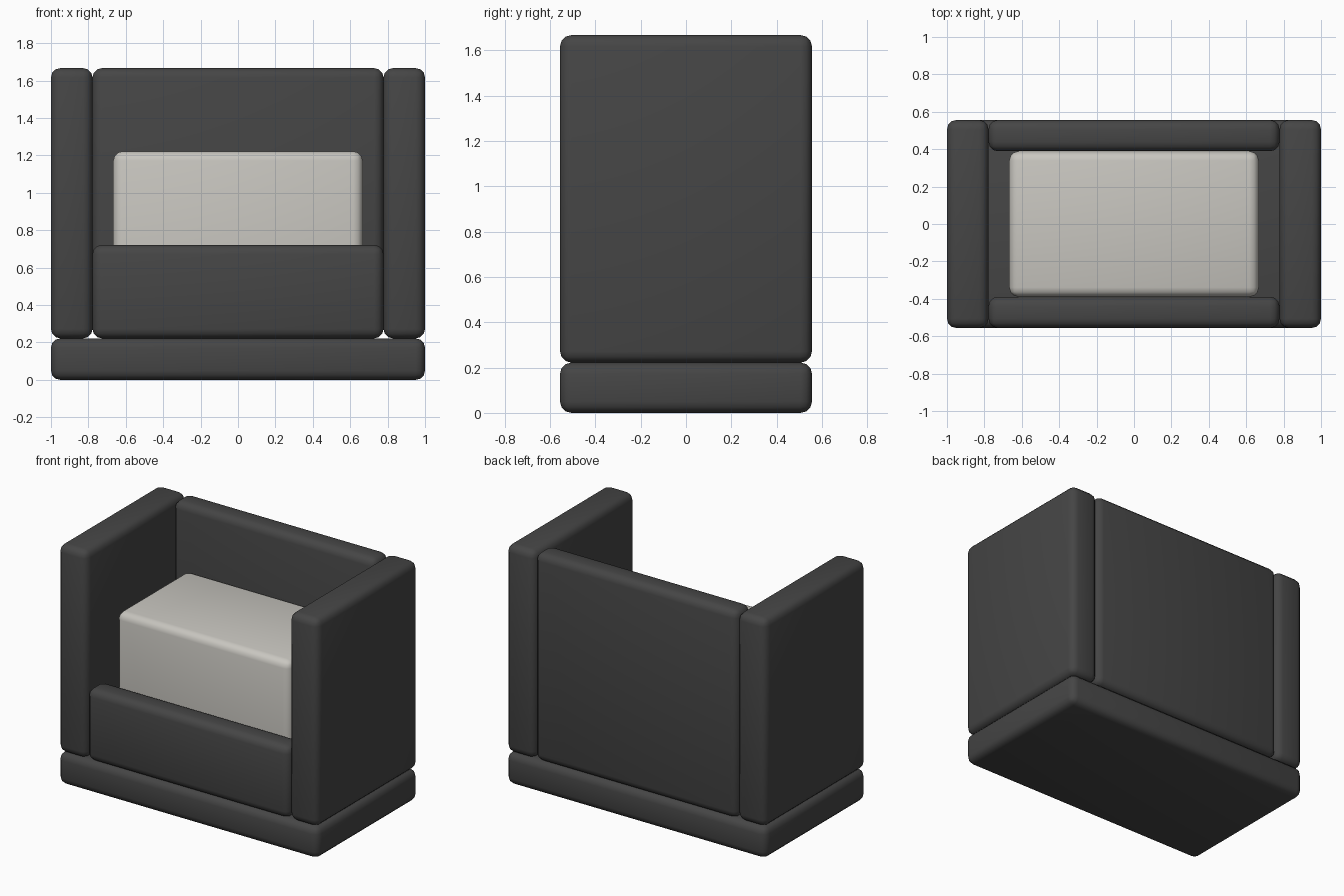
import bpy

if "Cube" in bpy.data.objects:
    bpy.data.objects.remove(bpy.data.objects["Cube"])


def material(name, color):
    m = bpy.data.materials.new(name)
    m.diffuse_color = (*color, 1)
    m.use_nodes = True
    m.node_tree.nodes["Principled BSDF"].inputs["Base Color"].default_value = m.diffuse_color
    return m


charcoal = material("charcoal", (0.06, 0.06, 0.06))
cream = material("cream", (0.58, 0.565, 0.525))


def rounded_box(name, lo, hi, mat, radius=0.05):
    """Box between two corners with softly rounded edges."""
    center = [(a + b) / 2 for a, b in zip(lo, hi)]
    bpy.ops.mesh.primitive_cube_add(size=1, location=center)
    ob = bpy.context.object
    ob.name = name
    ob.scale = [b - a for a, b in zip(lo, hi)]
    bpy.ops.object.transform_apply(location=False, rotation=False, scale=True)
    ob.data.materials.append(mat)
    bevel = ob.modifiers.new("round_edges", "BEVEL")
    bevel.width = radius
    bevel.segments = 3
    bpy.ops.object.modifier_apply(modifier=bevel.name)
    bpy.ops.object.shade_smooth_by_angle()
    return ob


D = 0.556      # half depth
BASE = 0.222   # top of the base slab
TOP = 1.667    # top of arms and back
IN = 0.778     # inner face of the arms
PAD = 0.389    # inner face of front and back panels

# Base slab
rounded_box("base", (-1, -D, 0), (1, D, BASE), charcoal)

# Side arms
rounded_box("left_arm", (-1, -D, BASE), (-IN, D, TOP), charcoal)
rounded_box("right_arm", (IN, -D, BASE), (1, D, TOP), charcoal)

# Back and low front panel between the arms
rounded_box("back_panel", (-IN, PAD, BASE), (IN, D, TOP), charcoal)
rounded_box("front_panel", (-IN, -D, BASE), (IN, -PAD, 0.722), charcoal)

# Seat cushion
rounded_box("seat_cushion", (-0.667, -PAD, BASE), (0.667, PAD, 1.222), cream)
